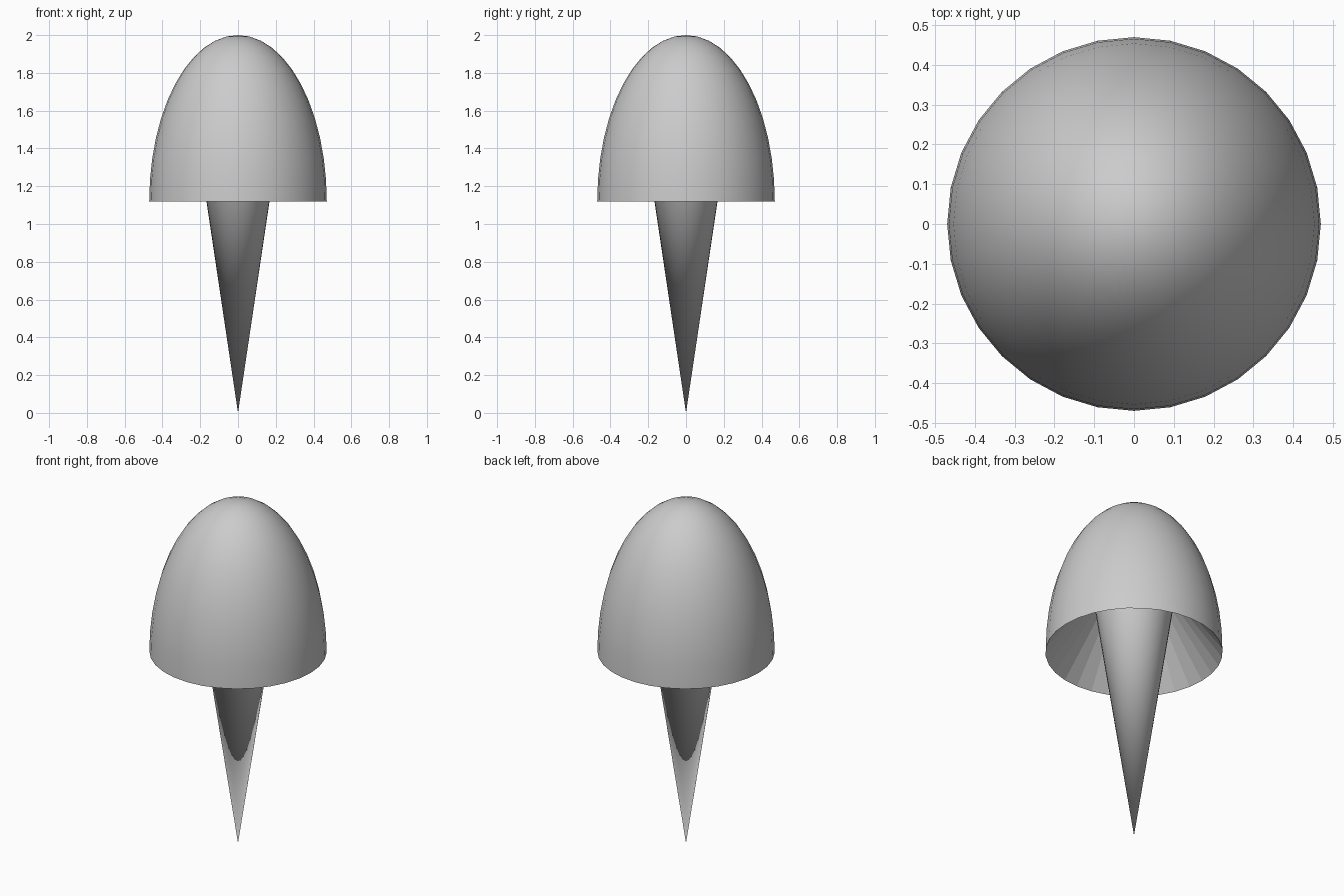
import bpy, bmesh, math

if "Cube" in bpy.data.objects:
    bpy.data.objects.remove(bpy.data.objects["Cube"])

SIDES = 32
R, RIM, TOP = 0.47, 1.12, 2.0


def lathe(name, profile):
    """Spin an (r, z) profile around the z axis."""
    bm = bmesh.new()
    vs = [bm.verts.new((r, 0, z)) for r, z in profile]
    es = [bm.edges.new(p) for p in zip(vs, vs[1:])]
    bmesh.ops.spin(bm, geom=vs + es, axis=(0, 0, 1), cent=(0, 0, 0),
                   angle=math.tau, steps=SIDES)
    bmesh.ops.remove_doubles(bm, verts=bm.verts, dist=1e-4)
    bmesh.ops.recalc_face_normals(bm, faces=bm.faces)
    me = bpy.data.meshes.new(name)
    bm.to_mesh(me)
    bm.free()
    ob = bpy.data.objects.new(name, me)
    bpy.context.collection.objects.link(ob)
    return ob


# Cap: half-ellipsoid dome with a hollow conical underside
dome = [(R * math.cos(a), RIM + (TOP - RIM) * math.sin(a))
        for a in (i * math.pi / 24 for i in range(12))] + [(0, TOP)]
cap = lathe("cap", [(0, 1.75)] + dome)
for p in cap.data.polygons:
    p.use_smooth = len(p.vertices) == 4 or p.center.z > 1.9

# Stem: long cone standing on its tip, running up into the cap
stem = lathe("stem", [(0, 0), (0.228, 1.53), (0, 1.53)])
for p in stem.data.polygons:
    p.use_smooth = abs(p.normal.z) < 0.9
bpy.context.view_layer.objects.active = stem
stem.select_set(True)
bpy.ops.object.shade_smooth_by_angle()
